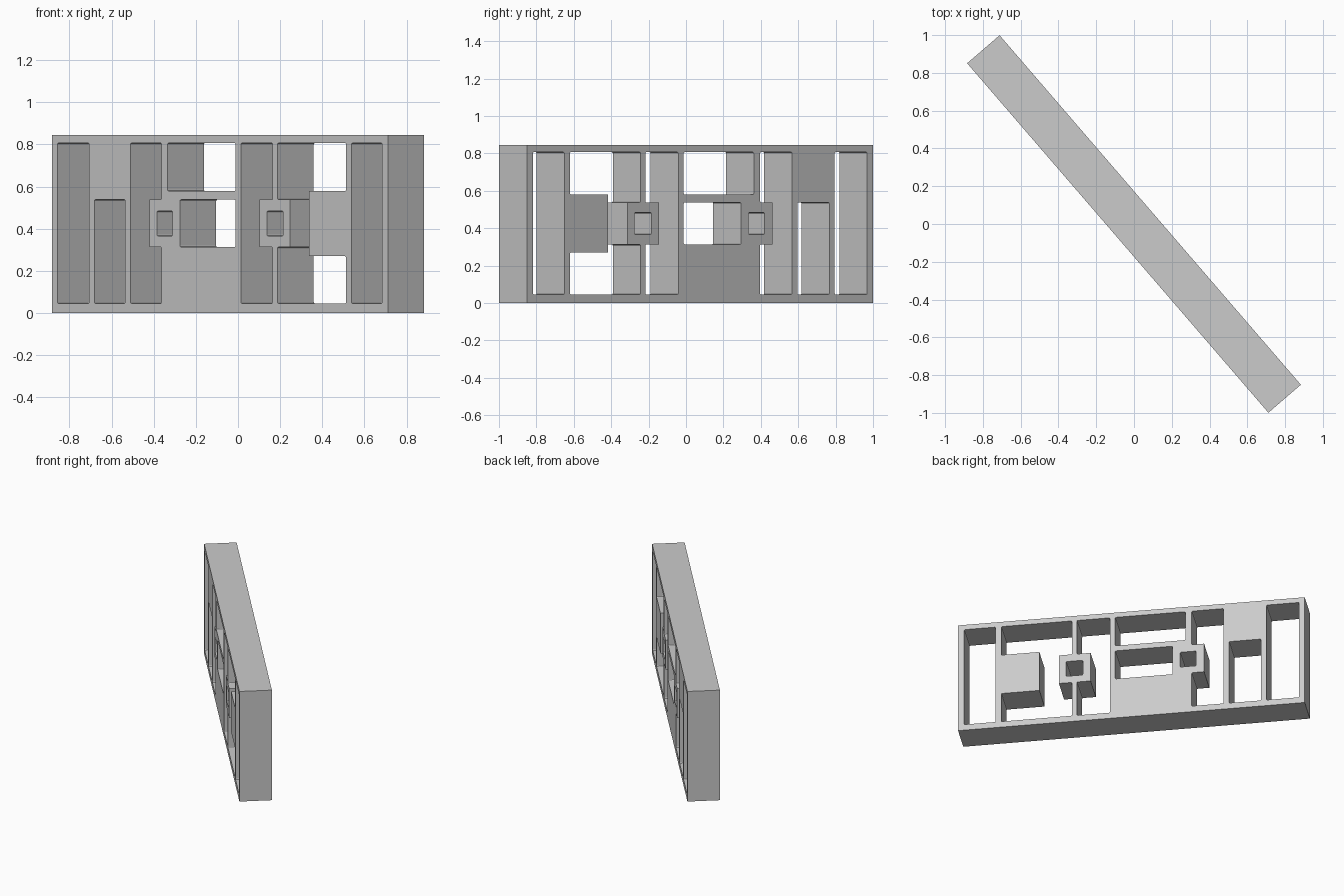
import bpy
from math import atan2
from mathutils import Matrix, Vector

if "Cube" in bpy.data.objects:
    bpy.data.objects.remove(bpy.data.objects["Cube"])

# Panel stands upright, running diagonally; hole positions use the front-view x axis
U = Vector((0.653, -0.7574, 0)).normalized()
THICK = 0.227
MID = -0.0865                      # front-view x of the near face centre
LOW, HIGH = 0.045, 0.807           # opening bottom / top
B0, B1 = 0.313, 0.538              # small block bottom / top
R = 0.007                          # tiny corner relief in openings


def rect(x0, x1, z0, z1):
    return [(x0, z0), (x1, z0), (x1, z1), (x0, z1)]


def to_panel(points):
    return [Vector(((x - MID) / U.x, z)) for x, z in points]


def rounded(points):
    """Ease the outward corners of a counter-clockwise loop."""
    out = []
    n = len(points)
    for i, p in enumerate(points):
        a = (points[i - 1] - p).normalized()
        b = (points[(i + 1) % n] - p).normalized()
        if a.x * b.y - a.y * b.x < 0:
            out += [p + a * R, p + (a + b) * R * 0.29, p + b * R]
        else:
            out.append(p)
    return out


def add_loop(curve, points):
    s = curve.splines.new('POLY')
    s.points.add(len(points) - 1)
    for sp, p in zip(s.points, points):
        sp.co = (p.x, p.y, 0, 1)
    s.use_cyclic_u = True


def notched_left_of_block(x0, x1, xb):
    return [(x0, LOW), (x1, LOW), (x1, B0), (xb, B0),
            (xb, B1), (x1, B1), (x1, HIGH), (x0, HIGH)]


openings = [
    rect(-0.858, -0.708, LOW, HIGH),                     # end slot
    rect(-0.683, -0.536, LOW, B1),                       # short slot
    notched_left_of_block(-0.511, -0.364, -0.421),       # slot beside block
    rect(-0.385, -0.311, 0.366, 0.484),                  # hole in block
    rect(-0.335, -0.012, 0.579, HIGH),                   # upper window
    rect(-0.276, -0.012, B0, B1),                        # lower window
    notched_left_of_block(0.013, 0.164, 0.101),          # slot beside block
    rect(0.137, 0.214, 0.366, 0.484),                    # hole in block
    [(0.187, LOW), (0.512, LOW), (0.512, 0.27), (0.337, 0.27),
     (0.337, 0.579), (0.512, 0.579), (0.512, HIGH), (0.187, HIGH),
     (0.187, B1), (0.247, B1), (0.247, B0), (0.187, B0)],  # wide window
    rect(0.538, 0.683, LOW, HIGH),                       # end slot
]

# Pierced slab: filled outline with openings, extruded to thickness
curve = bpy.data.curves.new("pierced_panel", 'CURVE')
curve.dimensions = '2D'
curve.fill_mode = 'BOTH'
curve.extrude = THICK / 2
add_loop(curve, to_panel(rect(-0.884, 0.711, 0, 0.845)))
for o in openings:
    add_loop(curve, rounded(to_panel(o)))

panel = bpy.data.objects.new("pierced_panel", curve)
bpy.context.collection.objects.link(panel)
Z = Vector((0, 0, 1))
panel.matrix_world = Matrix((U, Z, U.cross(Z))).transposed().to_4x4()

# Turn into a clean mesh
bpy.context.view_layer.objects.active = panel
panel.select_set(True)
bpy.ops.object.convert(target='MESH')
bpy.ops.object.mode_set(mode='EDIT')
bpy.ops.mesh.select_all(action='SELECT')
bpy.ops.mesh.remove_doubles(threshold=0.0005)
bpy.ops.mesh.normals_make_consistent(inside=False)
bpy.ops.object.mode_set(mode='OBJECT')
bpy.ops.object.shade_flat()
